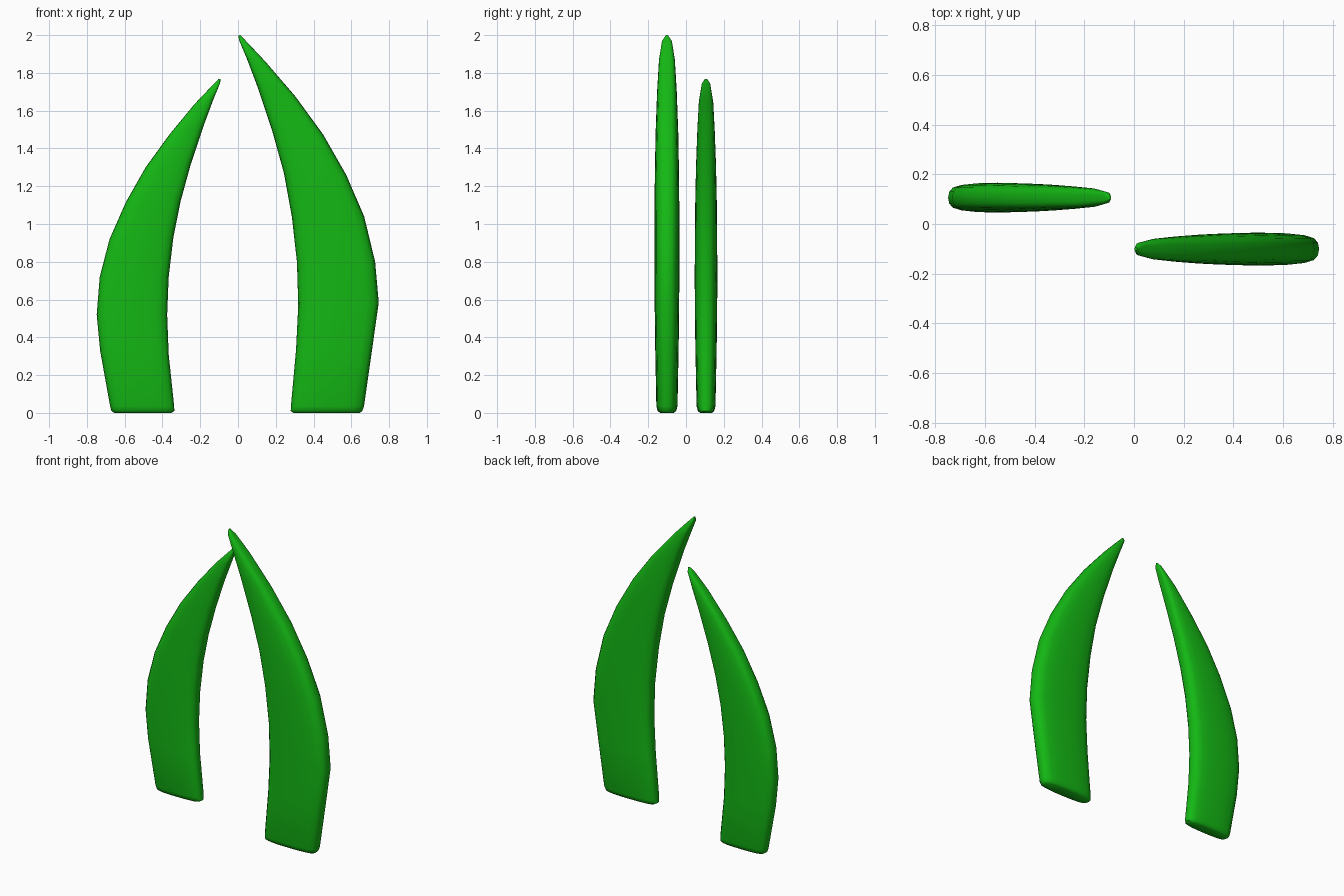
import bpy, bmesh, math
from mathutils import Vector

green = bpy.data.materials.new("leaf green")
green.diffuse_color = (0.007, 0.48, 0.007, 1)

# rounded flat cross-section: (across the width -1..1, thickness -1..1)
QUARTER = [(1, 0), (0.975, 0.4), (0.9, 0.68), (0.72, 0.86), (0.4, 0.97)]
SECTION = (QUARTER + [(0, 1)] + [(-a, b) for a, b in QUARTER[::-1]]
           + [(-a, -b) for a, b in QUARTER[1:]] + [(0, -1)]
           + [(a, -b) for a, b in QUARTER[:0:-1]])


def blade(name, y, rings):
    """Loft the section along rings of (inner x, inner z, outer x, outer z, half thickness)."""
    bm = bmesh.new()
    loops = []
    for xi, zi, xo, zo, t in rings:
        inner, outer = Vector((xi, y, zi)), Vector((xo, y, zo))
        mid, half = (inner + outer) / 2, (outer - inner) / 2
        loops.append([bm.verts.new(mid + half * a + Vector((0, t * b, 0)))
                      for a, b in SECTION])
    n = len(SECTION)
    for low, high in zip(loops, loops[1:]):
        for i in range(n):
            j = (i + 1) % n
            bm.faces.new((low[i], low[j], high[j], high[i]))
    bm.faces.new(loops[0][::-1])
    bm.faces.new(loops[-1])
    bmesh.ops.recalc_face_normals(bm, faces=bm.faces[:])
    mesh = bpy.data.meshes.new(name)
    bm.to_mesh(mesh)
    bm.free()
    mesh.materials.append(green)
    ob = bpy.data.objects.new(name, mesh)
    bpy.context.collection.objects.link(ob)
    bpy.context.view_layer.objects.active = ob
    ob.select_set(True)
    bpy.ops.object.shade_smooth_by_angle(angle=math.radians(50))
    ob.select_set(False)


# tall blade, curving to the left
blade("tall_blade", -0.101, [
    (0.295, 0.0, 0.645, 0.0, 0.036),
    (0.279, 0.01, 0.658, 0.01, 0.049),
    (0.28, 0.035, 0.667, 0.035, 0.056),
    (0.307, 0.33, 0.712, 0.35, 0.062),
    (0.319, 0.57, 0.745, 0.585, 0.065),
    (0.312, 0.80, 0.726, 0.80, 0.066),
    (0.285, 1.04, 0.668, 1.04, 0.066),
    (0.243, 1.27, 0.573, 1.26, 0.064),
    (0.182, 1.49, 0.45, 1.475, 0.060),
    (0.102, 1.73, 0.304, 1.675, 0.052),
    (0.045, 1.88, 0.145, 1.86, 0.042),
    (0.006, 1.972, 0.045, 1.966, 0.026),
    (0.002, 1.998, 0.012, 2.0, 0.006)])

# short blade, curving to the right
blade("short_blade", 0.106, [
    (-0.352, 0.0, -0.655, 0.0, 0.032),
    (-0.337, 0.01, -0.67, 0.01, 0.043),
    (-0.338, 0.035, -0.677, 0.035, 0.050),
    (-0.367, 0.31, -0.73, 0.33, 0.056),
    (-0.375, 0.52, -0.748, 0.52, 0.059),
    (-0.367, 0.72, -0.732, 0.72, 0.060),
    (-0.342, 0.93, -0.68, 0.92, 0.059),
    (-0.304, 1.12, -0.594, 1.115, 0.057),
    (-0.25, 1.316, -0.489, 1.30, 0.053),
    (-0.182, 1.52, -0.362, 1.475, 0.046),
    (-0.13, 1.66, -0.23, 1.635, 0.038),
    (-0.095, 1.745, -0.127, 1.743, 0.022),
    (-0.092, 1.768, -0.103, 1.768, 0.006)])
